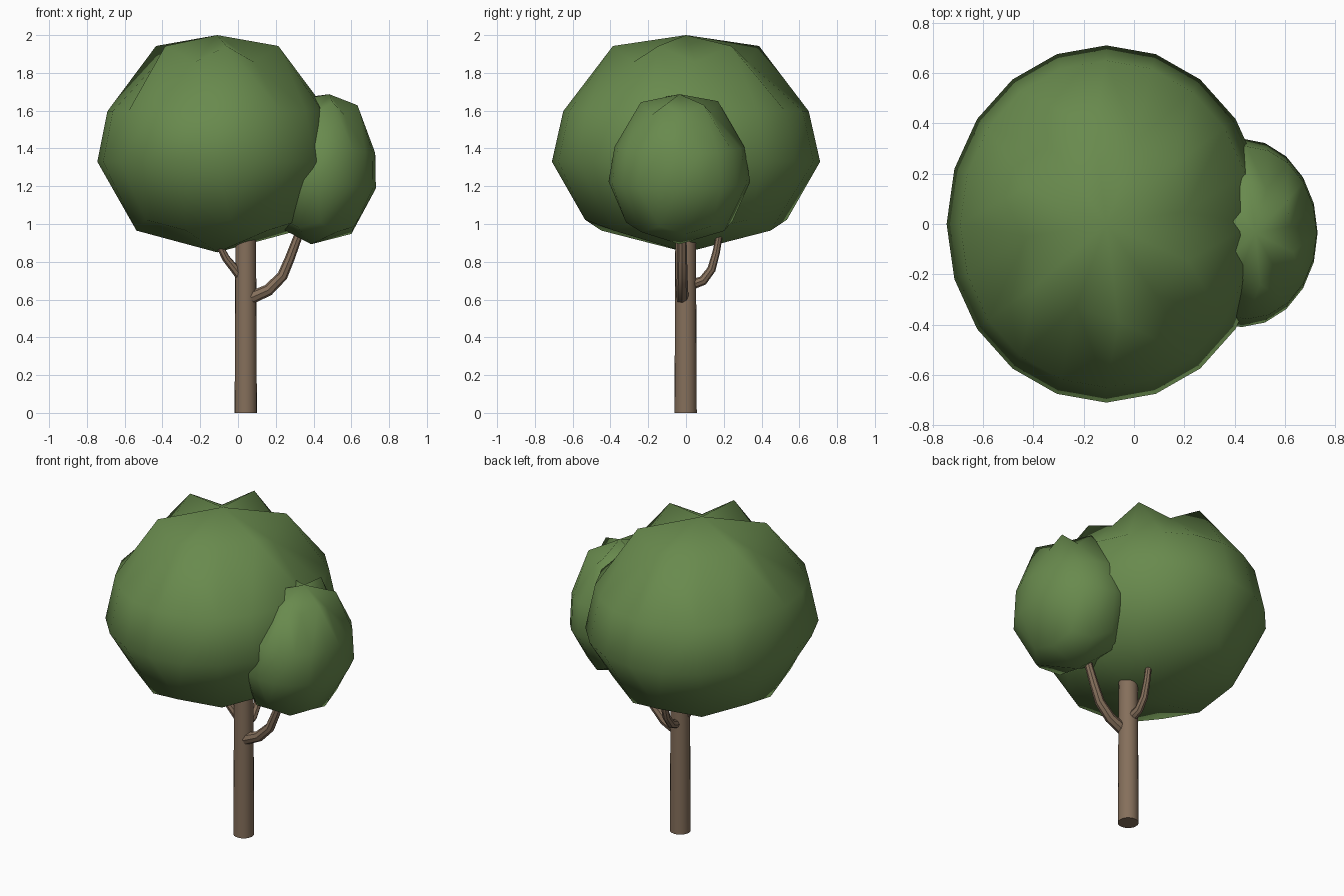
import bpy, bmesh, math
from mathutils import Matrix, Vector

if "Cube" in bpy.data.objects:
    bpy.data.objects.remove(bpy.data.objects["Cube"])


def material(name, rgb):
    m = bpy.data.materials.new(name)
    m.diffuse_color = (*rgb, 1)
    m.use_nodes = True
    m.node_tree.nodes["Principled BSDF"].inputs["Base Color"].default_value = m.diffuse_color
    return m


LEAF = material("leaf green", (0.14, 0.255, 0.075))
BARK = material("bark brown", (0.235, 0.16, 0.105))


def finish(name, bm, mat):
    bmesh.ops.recalc_face_normals(bm, faces=bm.faces[:])
    me = bpy.data.meshes.new(name)
    bm.to_mesh(me)
    bm.free()
    me.materials.append(mat)
    ob = bpy.data.objects.new(name, me)
    bpy.context.collection.objects.link(ob)
    return ob


def ring(bm, count, phase, spike, dip):
    """Ring of (angle, vert); odd points use spike, even ones dip: (radius, z)."""
    out = []
    for k in range(count):
        a = math.radians(phase + 360 * k / count)
        r, z = spike if k % 2 else dip
        out.append((a, bm.verts.new((r * math.cos(a), r * math.sin(a), z))))
    return out


def bridge(bm, A, B):
    """Join two rings of any point counts with triangles."""
    n, m, i, j = len(A), len(B), 0, 0

    def ang(R, k):
        return R[k % len(R)][0] + 2 * math.pi * (k // len(R))
    while i < n or j < m:
        if j >= m or (i < n and ang(A, i + 1) <= ang(B, j + 1)):
            bm.faces.new((A[i % n][1], A[(i + 1) % n][1], B[j % m][1]))
            i += 1
        else:
            bm.faces.new((A[i % n][1], B[(j + 1) % m][1], B[j % m][1]))
            j += 1


def cap(bm, R, z):
    p = bm.verts.new((0, 0, z))
    for k in range(len(R)):
        bm.faces.new((R[k][1], R[(k + 1) % len(R)][1], p))


def crown(name, centre, size, tilt):
    """Lumpy leaf ball: unit half-sizes, uneven rings near both ends."""
    bm = bmesh.new()
    rings = [
        ring(bm, 12, 8, (0.55, 0.90), (0.50, 0.75)),
        ring(bm, 20, 0, (0.915, 0.30), (0.915, 0.30)),
        ring(bm, 20, 0, (1.0, -0.165), (1.0, -0.165)),
        ring(bm, 12, 8, (0.76, -0.70), (0.68, -0.80)),
    ]
    for A, B in zip(rings, rings[1:]):
        bridge(bm, A, B)
    cap(bm, rings[0], 1.0)
    cap(bm, rings[-1], -1.0)
    bm.transform(Matrix.Translation(centre) @ Matrix.Rotation(tilt, 4, 'Y')
                 @ Matrix.Diagonal((*size, 1)))
    ob = finish(name, bm, LEAF)
    for p in ob.data.polygons:
        p.use_smooth = True
    return ob


# Leaf crowns
crown("main_crown", (-0.11, 0, 1.425), (0.635, 0.71, 0.575), 0)
crown("side_crown", (0.435, -0.035, 1.29), (0.305, 0.375, 0.40), 0.12)


def smooth(ob):
    bpy.ops.object.select_all(action='DESELECT')
    ob.select_set(True)
    bpy.context.view_layer.objects.active = ob
    bpy.ops.object.shade_smooth_by_angle(angle=math.radians(40))


# Trunk
bm = bmesh.new()
bmesh.ops.create_cone(bm, cap_ends=True, segments=20, radius1=0.059, radius2=0.054,
                      depth=1.05, matrix=Matrix.Translation((0.041, -0.002, 0.525)))
smooth(finish("trunk", bm, BARK))


def branch(name, pts, r0, r1, sides=8):
    bm = bmesh.new()
    pts = [Vector(p) for p in pts]
    prev = None
    for i, p in enumerate(pts):
        t = (pts[min(i + 1, len(pts) - 1)] - pts[max(i - 1, 0)]).normalized()
        side = t.cross(Vector((0, 0, 1))).normalized()
        up = side.cross(t)
        r = r0 + (r1 - r0) * i / (len(pts) - 1)
        cur = [bm.verts.new(p + r * (side * math.cos(a) + up * math.sin(a)))
               for a in (2 * math.pi * k / sides for k in range(sides))]
        if prev:
            for k in range(sides):
                q = (k + 1) % sides
                bm.faces.new((prev[k], prev[q], cur[q], cur[k]))
        else:
            bm.faces.new(cur)
        prev = cur
    bm.faces.new(prev)
    smooth(finish(name, bm, BARK))


# Branches
branch("right_branch", [(0.07, -0.02, 0.61), (0.16, -0.02, 0.65), (0.235, -0.02, 0.725),
                        (0.275, -0.02, 0.82), (0.32, -0.02, 0.94), (0.35, -0.02, 1.02)],
       0.034, 0.02)
branch("back_branch", [(0.04, 0.03, 0.68), (0.04, 0.09, 0.70), (0.04, 0.135, 0.76),
                       (0.04, 0.16, 0.85), (0.04, 0.18, 0.96)], 0.028, 0.017)
branch("left_branch", [(0.03, -0.01, 0.70), (-0.02, -0.02, 0.765), (-0.065, -0.03, 0.82),
                       (-0.1, -0.04, 0.89), (-0.12, -0.045, 0.96)], 0.026, 0.016)
